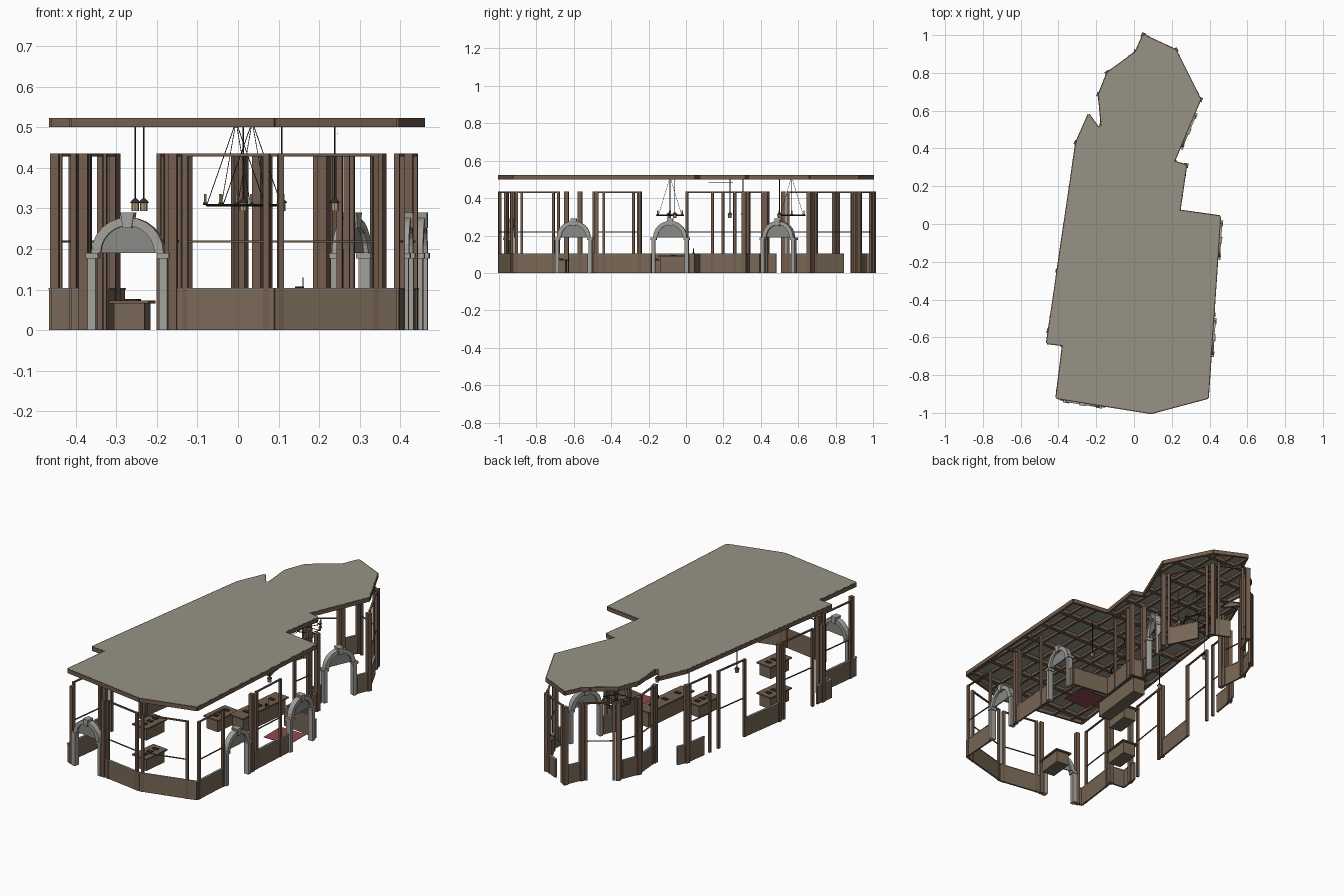
import bpy, bmesh
from math import sin, cos, pi
from mathutils import Vector as V

if "Cube" in bpy.data.objects:
    bpy.data.objects.remove(bpy.data.objects["Cube"])

# ---- floor-plan outline, shared by roof and walls
P = [V(p) for p in [(.05, 1), (.22, .92), (.35, .66), (.21, .33), (.275, .31), (.24, .07), (.455, .04),
     (.39, -.92), (.09, -1), (-.41, -.92), (-.375, -.64), (-.46, -.63), (-.305, .43), (-.24, .58),
     (-.19, .51), (-.17, .52), (-.185, .685), (-.14, .8), (.01, .91)]]
N = len(P)

def material(name, c):
    m = bpy.data.materials.new(name)
    m.diffuse_color = (*c, 1)
    m.use_nodes = True
    m.node_tree.nodes["Principled BSDF"].inputs["Base Color"].default_value = m.diffuse_color
    return m

WOOD = material("wood", (.17, .11, .075))
PANEL = material("panel", (.19, .14, .095))
DARK = material("iron", (.03, .03, .03))
STONE = material("stone", (.36, .35, .32))
INFILL = material("infill", (.25, .25, .24))
ROOF = material("roof", (.31, .29, .24))
RED = material("carpet", (.28, .07, .08))
WAX = material("wax", (.5, .36, .2))

def finish(bm, name, mat):
    bmesh.ops.recalc_face_normals(bm, faces=bm.faces)
    me = bpy.data.meshes.new(name)
    bm.to_mesh(me)
    bm.free()
    ob = bpy.data.objects.new(name, me)
    me.materials.append(mat)
    bpy.context.collection.objects.link(ob)
    return ob

def prism(bm, pts, depth):
    """Extrude a planar polygon along a vector."""
    f = bm.faces.new([bm.verts.new(p) for p in pts])
    g = bmesh.ops.extrude_face_region(bm, geom=[f])["geom"]
    bmesh.ops.translate(bm, vec=depth, verts=[v for v in g if isinstance(v, bmesh.types.BMVert)])
    if f not in bm.faces:
        return
    
def bar(bm, a, b, w, z0, z1):
    """Box running along plan line a-b with width w."""
    a, b = V(a), V(b)
    d = (b - a).normalized()
    n = V((-d.y, d.x)) * w / 2
    prism(bm, [(*q, z0) for q in (a + n, b + n, b - n, a - n)], V((0, 0, z1 - z0)))

def post(bm, p, d, w, z0, z1):
    bar(bm, p - d * w / 2, p + d * w / 2, w, z0, z1)

def rod(bm, a, b, r, r2=None, n=6):
    a, b = V(a), V(b)
    mat = (b - a).to_track_quat('Z', 'Y').to_matrix().to_4x4()
    mat.translation = (a + b) / 2
    bmesh.ops.create_cone(bm, cap_ends=True, segments=n, radius1=r, radius2=r if r2 is None else r2,
                          depth=(b - a).length, matrix=mat)

def on(i, t):
    return P[i].lerp(P[(i + 1) % N], t)

def along(i):
    return (P[(i + 1) % N] - P[i]).normalized()

def spans(axis, c):
    """Inside intervals of the outline on the line coordinate[axis] = c."""
    o, hits = 1 - axis, []
    for i in range(N):
        a, b = P[i], P[(i + 1) % N]
        if (a[axis] > c) != (b[axis] > c):
            hits.append(a[o] + (c - a[axis]) / (b[axis] - a[axis]) * (b[o] - a[o]))
    hits.sort()
    return zip(hits[::2], hits[1::2])

# ---- roof slab
bm = bmesh.new()
prism(bm, [(*p, .519) for p in P], V((0, 0, .004)))
finish(bm, "roof_slab", ROOF)

# ---- ceiling: fascia, cross beams, lengthwise joists
bm = bmesh.new()
for i in range(N):
    bar(bm, P[i], P[(i + 1) % N], .012, .5, .5225)
for k in range(12):
    y = -.88 + k * .16
    for a, b in spans(1, y):
        bar(bm, (a, y), (b, y), .022, .5, .52)
for x in (-.42, -.345, -.24, -.13, -.04, .035, .11, .19, .3, .38):
    for a, b in spans(0, x):
        bar(bm, (x, a), (x, b), .014, .506, .52)
finish(bm, "ceiling_beams", WOOD)

# ---- low wainscot walls with pale sills: (edge, start, end)
walls = [(0, .5, 1), (1, .3, .9), (2, 0, .2), (2, .8, 1), (3, 0, 1), (4, 0, 1), (5, 0, 1), (6, 0, .025),
         (6, .235, .56), (6, .77, 1), (7, 0, 1), (8, 0, .52), (8, .92, 1), (9, 0, 1), (10, 0, 1),
         (11, 0, .1), (11, .35, .59), (11, .88, 1), (12, 0, .35), (15, 0, 1), (16, 0, .8),
         (17, .85, 1), (18, 0, 1)]
bm, sill = bmesh.new(), bmesh.new()
for e, s, t in walls:
    bar(bm, on(e, s), on(e, t), .01, 0, .1)
    bar(sill, on(e, s), on(e, t), .013, .1, .104)
finish(bm, "low_walls", PANEL)
finish(sill, "wall_sills", INFILL)

# ---- window frames: jambs, head rail, thin middle rail
frames = [(0, .15, .85), (1, .12, .88), (4, .2, .7), (6, .3, .5), (6, .78, .985), (7, .17, .95),
          (8, .04, .44), (9, .15, .85), (11, .13, .33), (11, .6, .78), (11, .84, .98),
          (15, .15, .85), (16, .1, .9), (17, .12, .88)]
bm = bmesh.new()
for e, s, t in frames:
    for q in (s, t):
        post(bm, on(e, q), along(e), .014, .0, .435)
    bar(bm, on(e, s), on(e, t), .009, .428, .435)
    bar(bm, on(e, s), on(e, t), .005, .216, .221)
finish(bm, "window_frames", WOOD)

# ---- heavy posts at corners and beside the entrances
bm = bmesh.new()
for i in (0, 1, 2, 3, 4, 10, 12, 15, 16, 17, 18):
    post(bm, P[i], along(i), .024, 0, .435)
for e, t in ((8, .5), (8, .94), (11, .06), (11, .36), (6, .54)):
    post(bm, on(e, t), along(e), .022, 0, .435)
finish(bm, "corner_posts", WOOD)

# ---- stone arches with filled heads and keystones
def arch(e, t):
    c, d = on(e, t), along(e)
    n = V((-d.y, d.x, 0))
    at = lambda u, z, off: V((*(c + d * u), z)) + n * off
    st, fill = bmesh.new(), bmesh.new()
    for s in (-1, 1):
        bar(st, c + d * s * .079, c + d * s * .099, .03, 0, .176)
        bar(st, c + d * s * .073, c + d * s * .104, .038, .176, .19)
    ang = [pi * k / 12 for k in range(13)]
    ring = [at(.09 * cos(a), .19 + .088 * sin(a), -.015) for a in ang]
    inner = [at(.067 * cos(a), .19 + .067 * sin(a), -.015) for a in ang]
    prism(st, ring + inner[::-1], n * .03)
    prism(st, [at(-.011, .252, -.02), at(.011, .252, -.02), at(.017, .29, -.02), at(-.017, .29, -.02)], n * .04)
    prism(fill, [at(.068 * cos(a), .19 + .068 * sin(a), -.003) for a in ang], n * .006)
    finish(st, "stone_arch", STONE)
    finish(fill, "arch_infill", INFILL)

for e, t in ((8, .72), (6, .667), (6, .13), (2, .5)):
    arch(e, t)

# ---- tables and serving counter, lying along the left wall's direction
D = V((.11, .994))
body, top, items = bmesh.new(), bmesh.new(), bmesh.new()
for x, y, w, l, h in ((-.26, -.41, .075, .14, .066), (-.05, -.71, .075, .14, .066),
                      (-.02, -.12, .075, .14, .066), (.11, .03, .07, .33, .085)):
    c = V((x, y))
    bar(body, c - D * l / 2, c + D * l / 2, w, 0, h)
    bar(top, c - D * (l / 2 + .012), c + D * (l / 2 + .012), w + .022, h, h + .007)
    for k in (-.3, 0, .3):
        bar(items, c + D * (l * k - .01), c + D * (l * k + .01), .03, h + .007, h + .011)
finish(body, "table_bodies", PANEL)
finish(top, "table_tops", WOOD)
finish(items, "table_trays", DARK)

# ---- tap on the counter
bm = bmesh.new()
rod(bm, (.145, .04, .09), (.145, .04, .108), .005)
rod(bm, (.16, .04, .1), (.16, .04, .13), .002)
rod(bm, (.145, .04, .106), (.163, .04, .106), .002)
finish(bm, "counter_tap", DARK)

# ---- carpet
bm = bmesh.new()
bar(bm, (.235, -.035), (.395, -.035), .15, 0, .002)
finish(bm, "carpet", RED)

# ---- hanging lanterns
iron, glass = bmesh.new(), bmesh.new()
for x, y in ((-.232, .305), (-.253, -.09), (.238, -.06), (.108, .5), (.013, .235)):
    rod(iron, (x, y, .32), (x, y, .502), .0018)
    rod(iron, (x, y, .313), (x, y, .324), .014, .004, 8)
    rod(glass, (x, y, .293), (x, y, .313), .0095, n=8)
rod(iron, (.245, .12, .485), (.245, .25, .485), .0015)
finish(iron, "lantern_iron", DARK)
finish(glass, "lantern_glass", WAX)

# ---- wheel chandeliers: ring, spokes, chains and candles
iron, wax = bmesh.new(), bmesh.new()
for cx, cy in ((-.005, -.085), (.035, .565)):
    K, R = 12, .072
    pt = lambda k, r=R, z=.308: V((cx + r * cos(2 * pi * k / K), cy + r * sin(2 * pi * k / K), z))
    for k in range(K):
        rod(iron, pt(k), pt(k + 1), .003)
        if k % 2 == 0:
            rod(iron, pt(k), (cx, cy, .308), .002)
            rod(iron, pt(k), pt(k, .004, .502), .001, n=4)
            rod(iron, pt(k, .076, .308), pt(k, .076, .314), .006)
            rod(wax, pt(k, .076, .314), pt(k, .076, .335), .0038)
finish(iron, "chandelier_iron", DARK)
finish(wax, "chandelier_candles", WAX)
